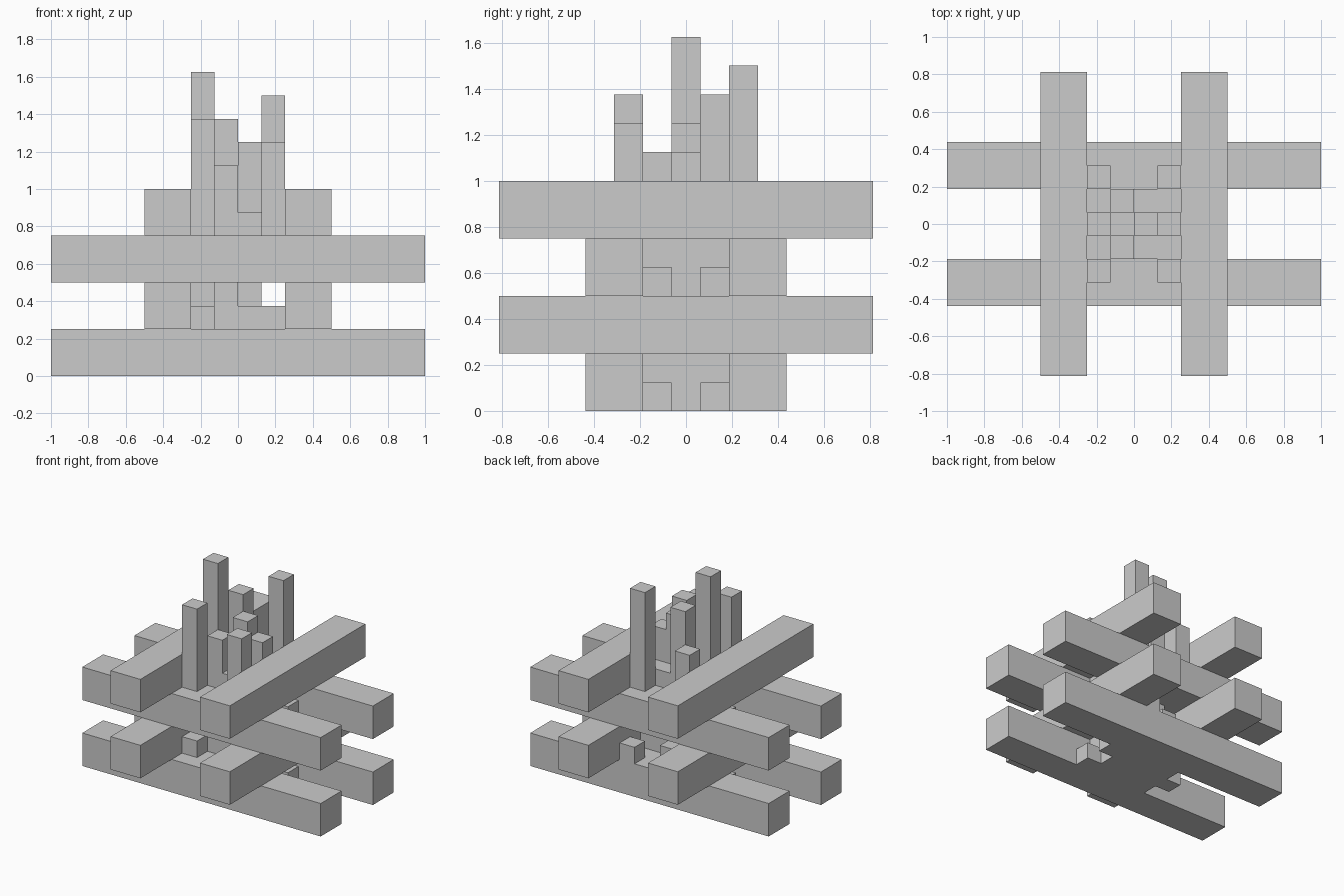
import bpy, bmesh
from mathutils import Vector

if "Cube" in bpy.data.objects:
    bpy.data.objects.remove(bpy.data.objects["Cube"])

U = 0.125  # block size


def finish(name, bm):
    bmesh.ops.recalc_face_normals(bm, faces=bm.faces)
    me = bpy.data.meshes.new(name)
    bm.to_mesh(me)
    bm.free()
    ob = bpy.data.objects.new(name, me)
    bpy.context.collection.objects.link(ob)
    return ob


def box(name, size, centre):
    bm = bmesh.new()
    bmesh.ops.create_cube(bm, size=1)
    bmesh.ops.scale(bm, vec=size, verts=bm.verts)
    bmesh.ops.translate(bm, vec=centre, verts=bm.verts)
    return finish(name, bm)


def columns(name, cells):
    """Blocky columns {(col, row): (bottom, top)} in block units, outer faces only."""
    full = {(c, r, z) for (c, r), (a, b) in cells.items() for z in range(a, b)}
    bm = bmesh.new()
    for cell in full:
        mid = Vector((cell[0] - 1.5, cell[1] - 2, cell[2] + 0.5)) * U
        for axis in range(3):
            for s in (-1, 1):
                near = list(cell)
                near[axis] += s
                if tuple(near) in full:
                    continue
                n, a, b = (Vector([float(i == (axis + k) % 3) * U / 2 for i in range(3)])
                           for k in range(3))
                quad = [mid + s * n + p * a + q * b
                        for p, q in ((-1, -1), (1, -1), (1, 1), (-1, 1))]
                if s < 0:
                    quad.reverse()
                bm.faces.new([bm.verts.new(v) for v in quad])
    bmesh.ops.remove_doubles(bm, verts=bm.verts, dist=1e-4)
    bmesh.ops.dissolve_limit(bm, angle_limit=0.01, verts=bm.verts, edges=bm.edges)
    return finish(name, bm)


# Stacked logs, crossing in pairs
for tier in range(2):
    for side in (-1, 1):
        box("long_log", (2, 0.25, 0.25), (0, side * 0.3125, 0.125 + tier * 0.5))
        box("cross_log", (0.25, 1.625, 0.25), (side * 0.375, 0, 0.375 + tier * 0.5))


def fire(name, base, default, heights, on_logs):
    cells = {(c, r): (base, default) for c in range(4) for r in (1, 2, 3)}
    for key, top in heights.items():
        cells[key] = (base, top)
    # low embers poking out under the cross logs
    for key in ((4, 1), (4, 3), (-1, 2)):
        cells[key] = (base, base + 1)
    # flames standing on the long logs
    for key, top in on_logs.items():
        cells[key] = (base + 2, top)
    columns(name, cells)


# Lower embers and upper flames
fire("lower_embers", 0, 3, {(0, 2): 4, (1, 1): 4, (1, 3): 4, (2, 2): 4},
     {(0, 0): 3, (1, 4): 3, (3, 5): 3})
fire("upper_flames", 4, 7,
     {(0, 2): 13, (1, 3): 11, (1, 1): 9, (3, 2): 9, (2, 2): 10},
     {(0, 0): 11, (3, 4): 12, (3, 0): 10, (0, 4): 9})
